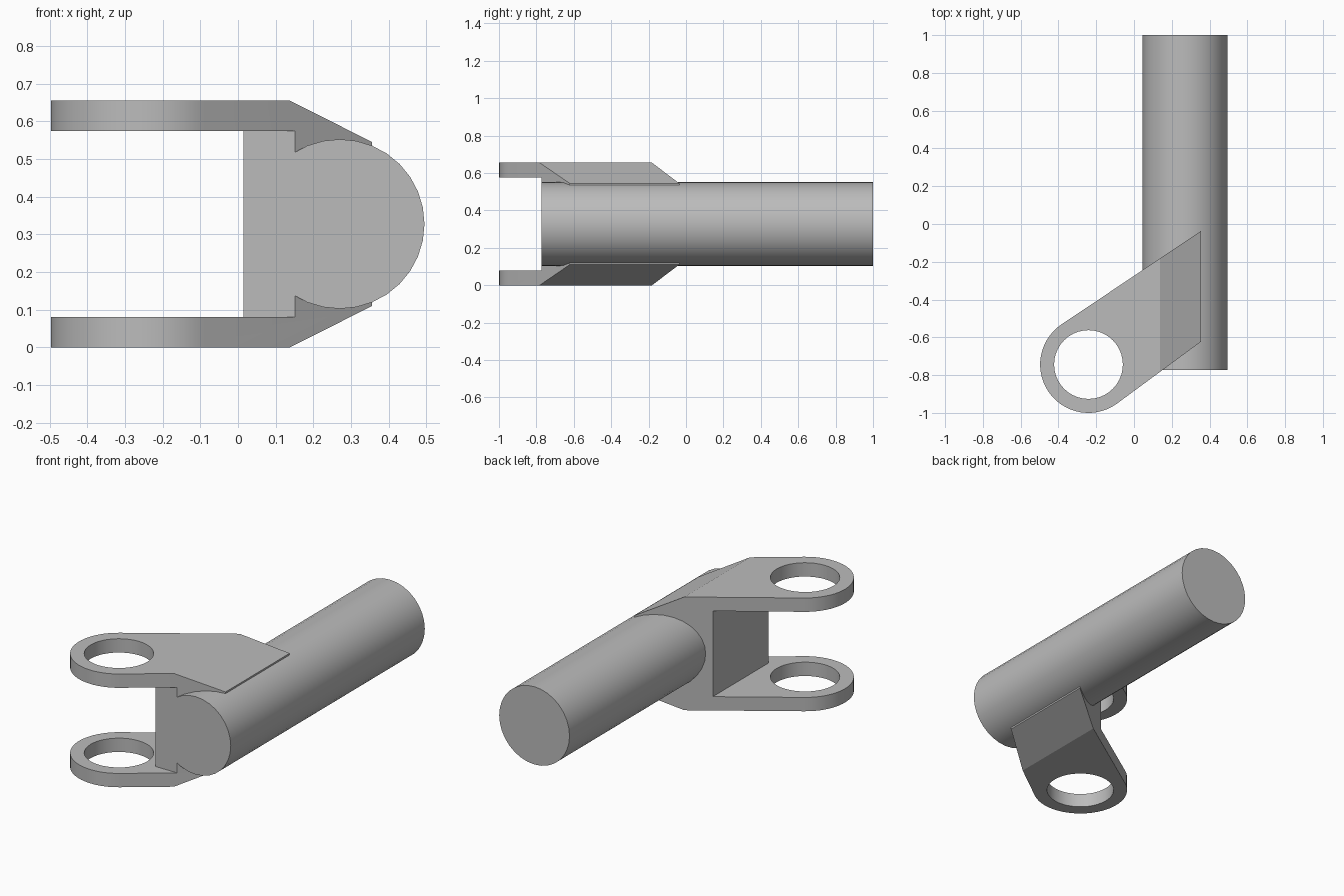
import bpy, bmesh, math
from mathutils import Vector

cube = bpy.data.objects.get("Cube")
if cube:
    bpy.data.objects.remove(cube, do_unlink=True)

grey = bpy.data.materials.new("steel grey")
grey.use_nodes = True
grey.diffuse_color = (0.5, 0.5, 0.5, 1)
grey.node_tree.nodes["Principled BSDF"].inputs["Base Color"].default_value = (0.5, 0.5, 0.5, 1)

HEIGHT = 0.655
MID = HEIGHT / 2
PLATE = 0.08            # fork plate thickness
EYE = Vector((-0.241, -0.744))
EYE_R, BORE_R = 0.256, 0.182
FRONT = -0.773          # front end of shaft and web


def arc(centre, radius, start, end, steps):
    angles = [math.radians(start + (end - start) * i / steps) for i in range(steps + 1)]
    return [(centre.x + radius * math.cos(a), centre.y + radius * math.sin(a)) for a in angles]


def prism(name, outline, z0, z1):
    bm = bmesh.new()
    base = bm.faces.new([bm.verts.new((x, y, z0)) for x, y in outline])
    top = bmesh.ops.extrude_face_region(bm, geom=[base], use_keep_orig=True)["geom"]
    verts = [v for v in top if isinstance(v, bmesh.types.BMVert)]
    bmesh.ops.translate(bm, verts=verts, vec=(0, 0, z1 - z0))
    return finish(name, bm)


def finish(name, bm):
    bmesh.ops.recalc_face_normals(bm, faces=bm.faces)
    mesh = bpy.data.meshes.new(name)
    bm.to_mesh(mesh)
    bm.free()
    mesh.materials.append(grey)
    obj = bpy.data.objects.new(name, mesh)
    bpy.context.collection.objects.link(obj)
    return obj


def activate(obj):
    bpy.ops.object.select_all(action='DESELECT')
    obj.select_set(True)
    bpy.context.view_layer.objects.active = obj


def cut(obj, cutter):
    activate(obj)
    mod = obj.modifiers.new("cut", 'BOOLEAN')
    mod.operation, mod.solver, mod.object = 'DIFFERENCE', 'EXACT', cutter
    bpy.ops.object.modifier_apply(modifier=mod.name)
    bpy.data.objects.remove(cutter, do_unlink=True)


# Shaft
bpy.ops.mesh.primitive_cylinder_add(vertices=32, radius=0.225, depth=1 - FRONT,
                                    location=(0.27, (1 + FRONT) / 2, MID),
                                    rotation=(math.pi / 2, 0, 0))
shaft = bpy.context.object
shaft.name = "shaft"
shaft.data.materials.append(grey)

# Fork body: rounded eye running back to the shaft at a slant
outline = arc(EYE, EYE_R, 123.7, 306, 28) + [(0.356, -0.622), (0.356, -0.036)]
fork = prism("fork", outline, 0, HEIGHT)

# Sloped shoulders above and below the shaft
bm = bmesh.new()
bm.from_mesh(fork.data)
for side in (1, -1):
    edge = Vector((0.138, 0, MID + side * MID))
    normal = Vector((0.11, 0, side * 0.218))
    ring = bmesh.ops.bisect_plane(bm, geom=bm.verts[:] + bm.edges[:] + bm.faces[:],
                                  plane_co=edge, plane_no=normal, clear_outer=True)["geom_cut"]
    bmesh.ops.holes_fill(bm, edges=[e for e in ring if isinstance(e, bmesh.types.BMEdge)])
bmesh.ops.recalc_face_normals(bm, faces=bm.faces)
bm.to_mesh(fork.data)
bm.free()

# Slot between the plates, leaving the web, and the bore through the eyes
slot = [(-1, -2), (1, -2), (1, FRONT), (0.014, FRONT), (0.014, 1), (-1, 1)]
cut(fork, prism("slot_cutter", slot, PLATE, HEIGHT - PLATE))
cut(fork, prism("bore_cutter", arc(EYE, BORE_R, 0, 360, 40)[:-1], -0.1, HEIGHT + 0.1))

for obj in (shaft, fork):
    activate(obj)
    bpy.ops.object.shade_smooth_by_angle(angle=math.radians(25))
